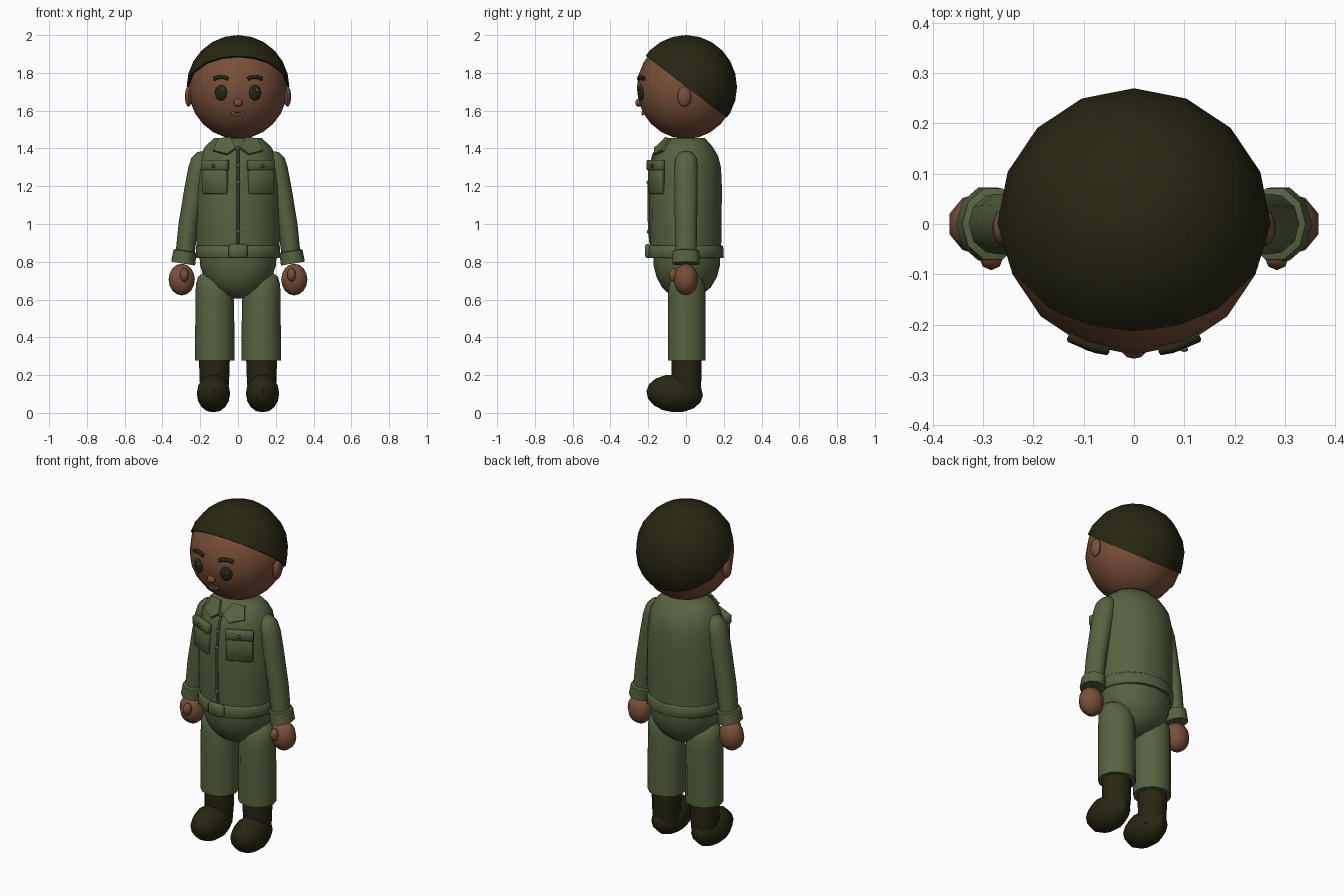
import bpy, bmesh, math
from mathutils import Matrix, Vector, Euler

if "Cube" in bpy.data.objects:
    bpy.data.objects.remove(bpy.data.objects["Cube"])


def material(name, rgb):
    m = bpy.data.materials.new(name)
    m.diffuse_color = (*rgb, 1)
    m.use_nodes = True
    m.node_tree.nodes["Principled BSDF"].inputs["Base Color"].default_value = m.diffuse_color
    return m


GREEN = material("olive_cloth", (0.095, 0.125, 0.052))
DARK_GREEN = material("dark_trim", (0.05, 0.066, 0.03))
DARK = material("dark_brown", (0.021, 0.019, 0.006))
SKIN = material("skin", (0.19, 0.078, 0.041))
LIPS = material("lips", (0.25, 0.105, 0.065))
EYE = material("eye_dark", (0.017, 0.019, 0.007))


def finish(name, bm, mat):
    bmesh.ops.recalc_face_normals(bm, faces=bm.faces)
    me = bpy.data.meshes.new(name)
    bm.to_mesh(me)
    bm.free()
    me.materials.append(mat)
    ob = bpy.data.objects.new(name, me)
    bpy.context.collection.objects.link(ob)
    return ob


def ball(name, loc, radii, mat, segs=12, rings=8, rot=(0, 0, 0), cut=None):
    """Ellipsoid, optionally keeping only the side of a plane its normal points to."""
    bm = bmesh.new()
    bmesh.ops.create_uvsphere(bm, u_segments=segs, v_segments=rings, radius=1)
    bm.transform(Matrix.LocRotScale(Vector(loc), Euler(rot), Vector(radii)))
    if cut:
        res = bmesh.ops.bisect_plane(bm, geom=bm.verts[:] + bm.edges[:] + bm.faces[:],
                                     plane_co=cut[0], plane_no=cut[1], clear_inner=True)
        edges = [e for e in res["geom_cut"] if isinstance(e, bmesh.types.BMEdge)]
        bmesh.ops.holes_fill(bm, edges=edges, sides=0)
    return finish(name, bm, mat)


def loft(name, rings, mat, segs=16):
    """Closed tube through elliptical rings (z, cx, cy, rx, ry)."""
    bm = bmesh.new()
    loops = []
    for z, cx, cy, rx, ry in rings:
        loops.append([bm.verts.new((cx + rx * math.cos(2 * math.pi * i / segs),
                                    cy + ry * math.sin(2 * math.pi * i / segs), z))
                      for i in range(segs)])
    for a, b in zip(loops, loops[1:]):
        for i in range(segs):
            j = (i + 1) % segs
            bm.faces.new((a[i], a[j], b[j], b[i]))
    bm.faces.new(loops[0])
    bm.faces.new(loops[-1])
    return finish(name, bm, mat)


def box(name, loc, size, mat, rot=(0, 0, 0), bevel=0.006):
    bm = bmesh.new()
    bmesh.ops.create_cube(bm, size=1)
    bm.transform(Matrix.Diagonal((*size, 1)))
    bmesh.ops.bevel(bm, geom=bm.edges[:], offset=bevel, segments=1, affect='EDGES')
    bm.transform(Matrix.LocRotScale(Vector(loc), Euler(rot), None))
    return finish(name, bm, mat)


def plate(name, pts, thick, mat):
    """Flat polygon given thickness along its normal."""
    bm = bmesh.new()
    f = bm.faces.new([bm.verts.new(p) for p in pts])
    f.normal_update()
    off = f.normal * thick
    new = bmesh.ops.extrude_face_region(bm, geom=[f])["geom"]
    bmesh.ops.translate(bm, vec=off, verts=[v for v in new if isinstance(v, bmesh.types.BMVert)])
    if not f.is_valid or len(bm.faces) < len(pts) + 2:
        bmesh.ops.holes_fill(bm, edges=bm.edges[:], sides=0)
    return finish(name, bm, mat)


def cord(name, pts, radius, mat):
    """Round bar along a path, exported as a mesh."""
    cu = bpy.data.curves.new(name, 'CURVE')
    cu.dimensions = '3D'
    cu.bevel_depth, cu.bevel_resolution, cu.use_fill_caps = radius, 1, True
    sp = cu.splines.new('POLY')
    sp.points.add(len(pts) - 1)
    for p, c in zip(sp.points, pts):
        p.co = (*c, 1)
    cu.materials.append(mat)
    ob = bpy.data.objects.new(name, cu)
    bpy.context.collection.objects.link(ob)
    return ob


# Head and hair cap cut along a sloping hairline
ball("head", (0, 0, 1.72), (0.262, 0.26, 0.27), SKIN, 16, 12)
ball("hair", (0, 0, 1.725), (0.272, 0.27, 0.275), DARK, 16, 12,
     cut=((0, 0, 1.728), (0, 0.76, 1)))
ball("nose", (0, -0.25, 1.642), (0.025, 0.018, 0.022), SKIN, 10, 6)
cord("mouth", [(-0.034, -0.226, 1.588), (-0.014, -0.23, 1.58), (0.014, -0.23, 1.58),
               (0.034, -0.226, 1.588)], 0.006, LIPS)
cord("upper_lip", [(-0.03, -0.228, 1.59), (0, -0.232, 1.592), (0.03, -0.228, 1.59)], 0.005, LIPS)

# Torso, belt and hips
loft("jacket", [(0.84, 0, 0, 0.215, 0.185), (0.95, 0, -0.002, 0.225, 0.19),
                (1.2, 0, -0.003, 0.222, 0.193), (1.3, 0, 0, 0.21, 0.185),
                (1.36, 0, 0, 0.2, 0.17), (1.41, 0, 0, 0.175, 0.14),
                (1.455, 0, 0, 0.125, 0.1)], GREEN)
loft("belt", [(0.82, 0, -0.003, 0.218, 0.2), (0.825, 0, -0.003, 0.223, 0.203),
              (0.88, 0, -0.003, 0.223, 0.2), (0.885, 0, -0.003, 0.218, 0.196)], GREEN)
box("buckle", (0, -0.203, 0.856), (0.098, 0.03, 0.074), GREEN, bevel=0.01)
loft("hips", [(0.606, 0, 0, 0.035, 0.035), (0.63, 0, 0, 0.095, 0.09),
              (0.665, 0, 0.002, 0.142, 0.13), (0.72, 0, 0.004, 0.182, 0.16),
              (0.78, 0, 0.004, 0.2, 0.175), (0.84, 0, 0.004, 0.205, 0.178)], GREEN)

# Jacket front closure
cord("zip", [(0, -0.186, 0.89), (0, -0.195, 0.97), (0, -0.198, 1.2), (0, -0.188, 1.3),
             (0, -0.173, 1.365), (0, -0.148, 1.405)], 0.008, DARK_GREEN)
for z, y in ((0.96, -0.198), (1.22, -0.2), (1.31, -0.19), (1.4, -0.16)):
    ball("zip_stud", (0, y, z), (0.012, 0.009, 0.012), GREEN, 8, 6)

for s, side in ((-1, "left"), (1, "right")):
    # Face details
    ball(side + "_ear", (s * 0.262, -0.008, 1.675), (0.02, 0.037, 0.054), SKIN, 10, 8)
    ball(side + "_eye", (s * 0.09, -0.238, 1.695), (0.034, 0.014, 0.042), EYE, 12, 8,
         rot=(0, 0, s * 0.36))
    ball(side + "_eye_glint", (s * 0.09 + 0.01, -0.2495, 1.71), (0.008, 0.005, 0.009),
         GREEN, 8, 6)
    cord(side + "_brow", [(s * 0.052, -0.25, 1.768), (s * 0.075, -0.246, 1.778),
                          (s * 0.105, -0.234, 1.777), (s * 0.128, -0.224, 1.768)], 0.011, DARK)

    # Sleeve with rounded shoulder, rolled cuff, hand and thumb
    loft(side + "_sleeve", [(0.81, s * 0.284, 0, 0.05, 0.058), (1.0, s * 0.262, 0, 0.053, 0.062),
                            (1.2, s * 0.226, 0, 0.056, 0.065), (1.3, s * 0.207, 0, 0.056, 0.065),
                            (1.35, s * 0.195, 0, 0.052, 0.058), (1.378, s * 0.185, 0, 0.035, 0.036),
                            (1.385, s * 0.18, 0, 0.015, 0.015)], GREEN, 10)
    cuff = loft(side + "_cuff", [(-0.035, 0, 0, 0.052, 0.062), (-0.035, 0, 0, 0.064, 0.076),
                                 (0.03, 0, 0, 0.062, 0.074), (0.035, 0, 0, 0.05, 0.06)], GREEN, 10)
    cuff.location = (s * 0.285, 0, 0.825)
    cuff.rotation_euler = (0, -s * 0.16, 0)
    ball(side + "_hand", (s * 0.298, 0, 0.706), (0.073, 0.064, 0.084), SKIN, 10, 8)
    ball(side + "_thumb", (s * 0.284, -0.066, 0.73), (0.024, 0.026, 0.036), SKIN, 8, 6)

    # Trouser leg and boot
    loft(side + "_leg", [(0.278, s * 0.123, 0.004, 0.105, 0.1), (0.5, s * 0.123, 0.004, 0.103, 0.1),
                         (0.62, s * 0.124, 0.004, 0.101, 0.1), (0.68, s * 0.128, 0.004, 0.095, 0.094),
                         (0.72, s * 0.132, 0.004, 0.08, 0.075),
                         (0.745, s * 0.135, 0.004, 0.045, 0.04)], GREEN, 12)
    loft(side + "_boot_shaft", [(0.08, s * 0.125, 0.003, 0.07, 0.07), (0.17, s * 0.125, 0.003, 0.078, 0.078),
                                (0.29, s * 0.125, 0.003, 0.082, 0.08)], DARK, 12)
    ball(side + "_boot_foot", (s * 0.13, -0.06, 0.103), (0.092, 0.15, 0.1), DARK, 10, 8,
         rot=(-0.08, 0, 0))

    # Chest pocket with flap and button, set around the chest curve
    turn = (0, 0, s * 0.46)
    box(side + "_pocket", (s * 0.122, -0.158, 1.235), (0.145, 0.03, 0.15), GREEN, turn)
    box(side + "_pocket_flap", (s * 0.122, -0.161, 1.312), (0.155, 0.036, 0.055), GREEN, turn)
    ball(side + "_pocket_button", (s * 0.13, -0.178, 1.308), (0.011, 0.009, 0.011), DARK_GREEN, 8, 6)

    # Collar leaf
    plate(side + "_collar", [(s * 0.012, -0.165, 1.405), (s * 0.06, -0.172, 1.372),
                             (s * 0.132, -0.128, 1.392), (s * 0.105, -0.09, 1.455),
                             (s * 0.04, -0.11, 1.46)], -s * 0.014, GREEN)

# Smooth shading with crisp seams
bpy.ops.object.select_all(action='DESELECT')
for ob in bpy.context.scene.objects:
    if ob.type == 'MESH':
        ob.select_set(True)
        bpy.context.view_layer.objects.active = ob
bpy.ops.object.shade_smooth_by_angle(angle=math.radians(50))
